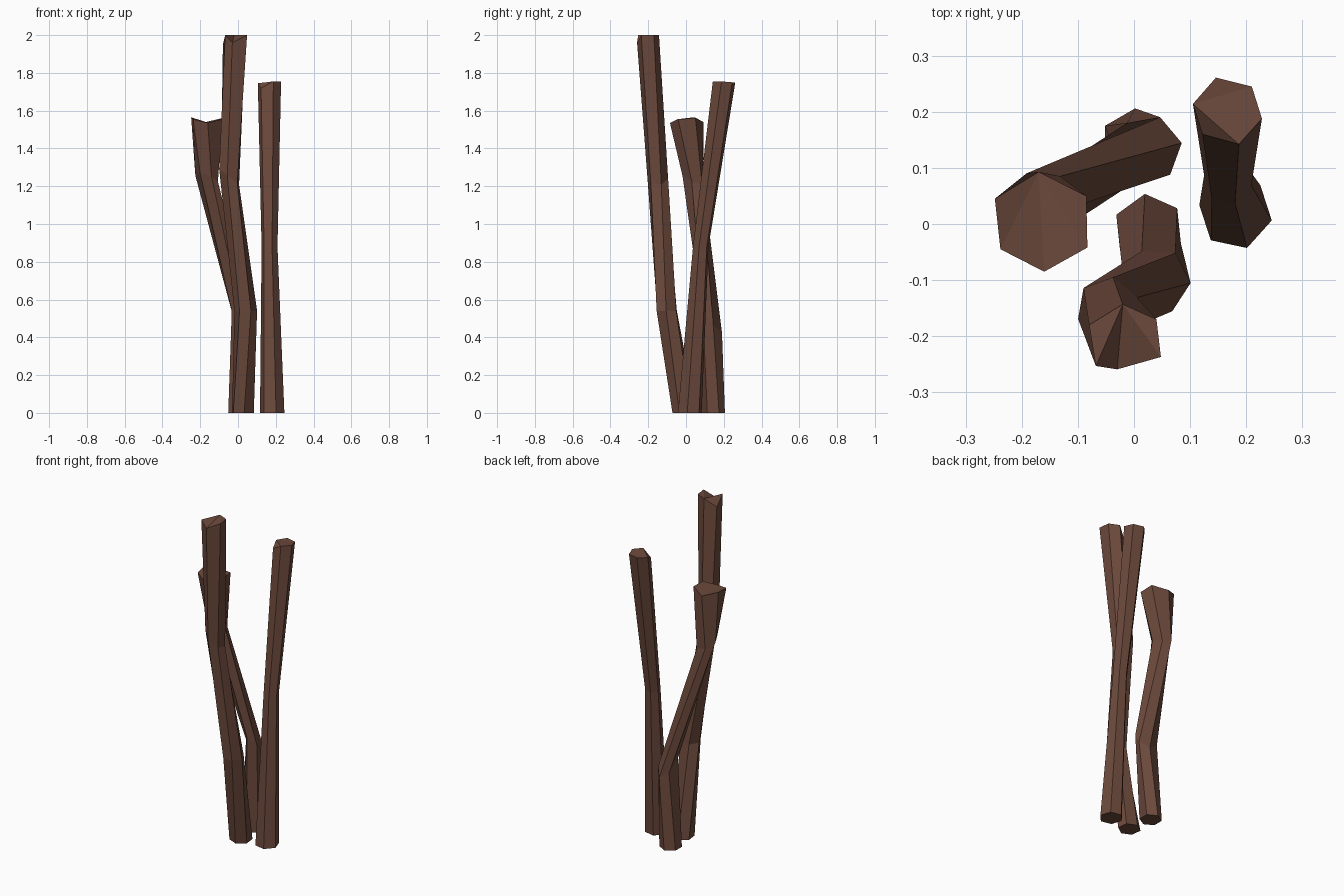
import bpy, bmesh
from math import sin, cos, radians

if "Cube" in bpy.data.objects:
    bpy.data.objects.remove(bpy.data.objects["Cube"])

bark = bpy.data.materials.new("bark")
bark.diffuse_color = (0.15, 0.067, 0.045, 1)
bark.use_nodes = True
bark.node_tree.nodes["Principled BSDF"].inputs["Base Color"].default_value = bark.diffuse_color


def ring(x, y, z, r, start, sx=0.0, sy=0.0):
    """Six points round a centre; sx and sy tilt the ring."""
    pts = []
    for i in range(6):
        a = radians(start + 60 * i)
        dx, dy = r * cos(a), r * sin(a)
        pts.append((x + dx, y + dy, z + sx * dx + sy * dy))
    return pts


def stem(name, rings, fan):
    """Skin the rings into a closed stem, cap the broken top as a fan."""
    bm = bmesh.new()
    loops = [[bm.verts.new(p) for p in pts] for pts in rings]
    for a, b in zip(loops, loops[1:]):
        for i in range(6):
            j = (i + 1) % 6
            bm.faces.new((a[i], a[j], b[j], b[i]))
    bm.faces.new(loops[0][::-1])
    top = loops[-1][fan:] + loops[-1][:fan]
    for i in range(1, 5):
        bm.faces.new((top[0], top[i], top[i + 1]))
    me = bpy.data.meshes.new(name)
    bm.to_mesh(me)
    bm.free()
    me.materials.append(bark)
    ob = bpy.data.objects.new(name, me)
    bpy.context.collection.objects.link(ob)


# tall stem leaning to the front
stem("tall_front_stem", [
    ring(0.026, -0.009, 0, 0.063, 36),
    ring(0.041, -0.102, 0.54, 0.060, 57),
    ring(-0.047, -0.150, 1.25, 0.056, 80, -0.8),
    [(-0.02, -0.143, 2), (-0.08, -0.18, 1.95), (-0.068, -0.253, 2),
     (-0.03, -0.259, 1.96), (0.048, -0.237, 2), (0.04, -0.17, 2)],
], 0)

# right stem leaning to the back
stem("right_stem", [
    ring(0.181, 0.020, 0, 0.066, 48),
    ring(0.167, 0.078, 0.88, 0.043, 48),
    [(0.21, 0.245, 1.75), (0.146, 0.261, 1.75), (0.105, 0.214, 1.745),
     (0.122, 0.16, 1.72), (0.187, 0.142, 1.755), (0.228, 0.188, 1.755)],
], 2)

# short stem leaning to the left, flared at its top
stem("left_stem", [
    ring(0.002, 0.144, 0, 0.062, 90),
    ring(0.026, 0.134, 0.50, 0.060, 70, -0.4, -1.2),
    ring(-0.166, 0.036, 1.24, 0.060, 115, -0.3, -0.4),
    [(-0.17, 0.093, 1.54), (-0.248, 0.045, 1.565), (-0.238, -0.045, 1.555),
     (-0.16, -0.085, 1.535), (-0.083, -0.042, 1.555), (-0.085, 0.05, 1.56)],
], 0)
